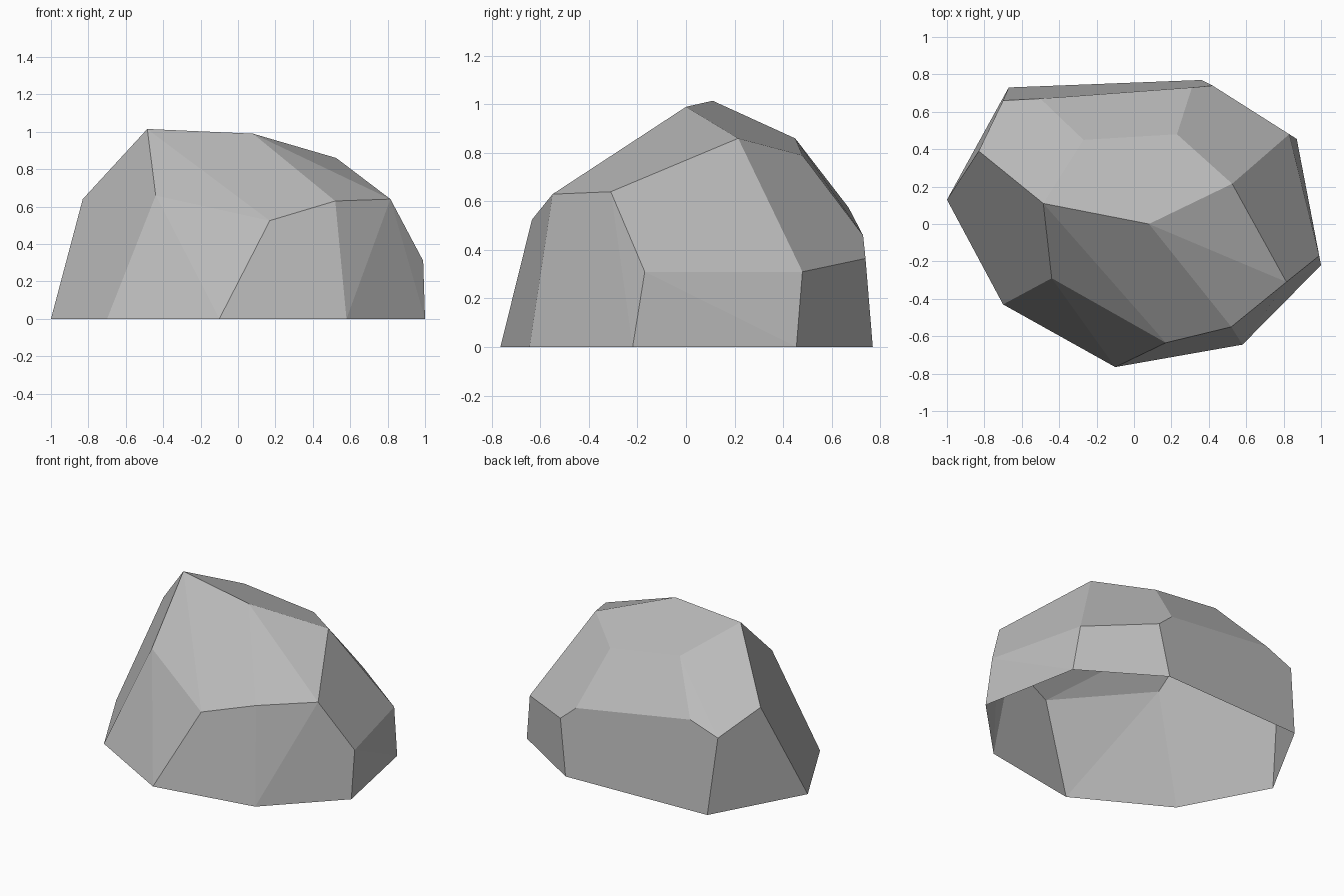
import bpy
import bmesh
import math

cube = bpy.data.objects.get("Cube")
if cube:
    bpy.data.objects.remove(cube, do_unlink=True)

# Single stone colour
stone = bpy.data.materials.new("stone_grey")
stone.use_nodes = True
colour = (0.5, 0.5, 0.5, 1)
stone.diffuse_color = colour
stone.node_tree.nodes["Principled BSDF"].inputs["Base Color"].default_value = colour

# Outline where the boulder meets the ground
ground_outline = [
    (-1, .13), (-.67, .73), (.36, .77), (.87, .455),
    (1, -.22), (.58, -.645), (-.1, -.765), (-.7, -.43),
]

# Corners of the chipped facets, from the shoulders up to the crown
shoulder_corners = [
    (.99, -.17, .31), (.83, .48, .31), (.42, .74, .365), (.31, .73, .46),
    (-.7, .66, .5), (-.5, .67, .575), (-.83, .39, .64), (-.44, -.29, .66),
    (.17, -.635, .525), (.52, -.55, .63), (.815, -.31, .64),
]
crown_corners = [
    (-.485, .11, 1.015), (.08, 0, .99), (.525, .215, .86),
    (.23, .48, .79), (-.27, .45, .86),
]


def build_boulder(name, corners, material):
    """Wrap the corners in a faceted shell that is open underneath."""
    bm = bmesh.new()
    for corner in corners:
        bm.verts.new(corner)
    bmesh.ops.convex_hull(bm, input=bm.verts[:])

    # Merge the hull triangles into broad flat facets
    bmesh.ops.dissolve_limit(bm, angle_limit=math.radians(4),
                             verts=bm.verts[:], edges=bm.edges[:])
    bmesh.ops.recalc_face_normals(bm, faces=bm.faces[:])

    # Remove the underside
    underside = [f for f in bm.faces if f.normal.z < -.9]
    bmesh.ops.delete(bm, geom=underside, context="FACES")

    mesh = bpy.data.meshes.new(name)
    bm.to_mesh(mesh)
    bm.free()
    mesh.materials.append(material)
    boulder = bpy.data.objects.new(name, mesh)
    bpy.context.collection.objects.link(boulder)
    return boulder


base_corners = [(x, y, 0) for x, y in ground_outline]
build_boulder("boulder", base_corners + shoulder_corners + crown_corners, stone)
